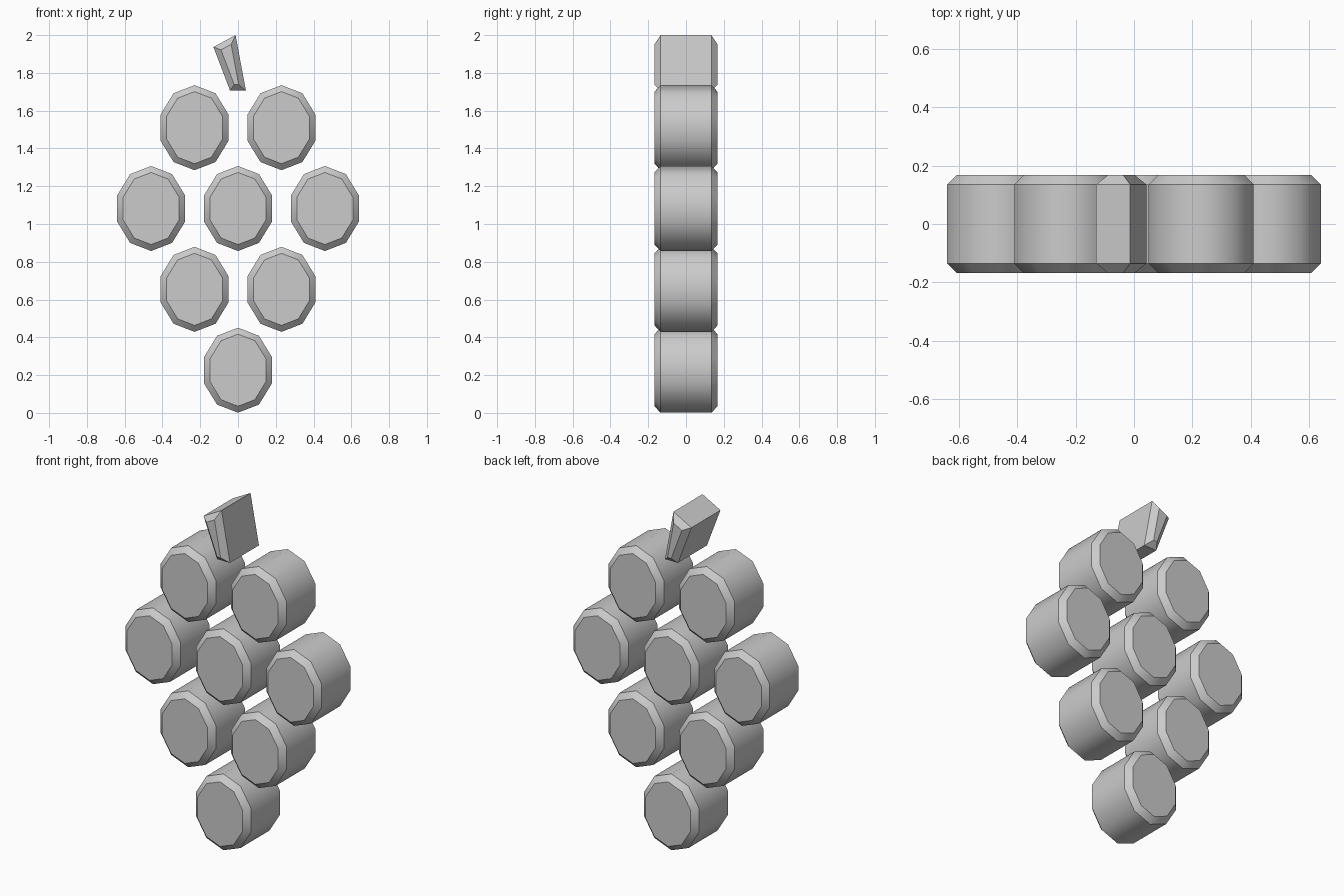
import bpy, bmesh, math

if "Cube" in bpy.data.objects:
    bpy.data.objects.remove(bpy.data.objects["Cube"])

HALF_DEPTH = 0.167
CHAMFER = 0.032


def chamfered_slab(name, profile, smooth_angle):
    """Extrude an x/z outline through y and chamfer its front and back rims."""
    bm = bmesh.new()
    front = bm.faces.new([bm.verts.new((x, -HALF_DEPTH, z)) for x, z in profile])
    ext = bmesh.ops.extrude_face_region(bm, geom=[front], use_keep_orig=True)
    for v in ext["geom"]:
        if isinstance(v, bmesh.types.BMVert):
            v.co.y = HALF_DEPTH
    rims = [e for e in bm.edges if abs(e.verts[0].co.y - e.verts[1].co.y) < 1e-5]
    bmesh.ops.recalc_face_normals(bm, faces=bm.faces)
    bmesh.ops.bevel(bm, geom=rims, offset=CHAMFER, offset_type='OFFSET',
                    segments=1, profile=0.5, affect='EDGES')
    bmesh.ops.recalc_face_normals(bm, faces=bm.faces)
    mesh = bpy.data.meshes.new(name)
    bm.to_mesh(mesh)
    bm.free()
    obj = bpy.data.objects.new(name, mesh)
    bpy.context.collection.objects.link(obj)
    bpy.ops.object.select_all(action='DESELECT')
    obj.select_set(True)
    bpy.context.view_layer.objects.active = obj
    if smooth_angle:
        bpy.ops.object.shade_smooth_by_angle(angle=math.radians(smooth_angle))
    return obj


# Grapes: ten-sided ovals in rows of 1, 2, 3 and 2 from the bottom up
oval = [(0.189 * math.sin(i * math.tau / 10), 0.225 * math.cos(i * math.tau / 10))
        for i in range(10)]
for row, count in enumerate((1, 2, 3, 2)):
    cz = 0.226 + row * 0.428
    for col in range(count):
        cx = (col - (count - 1) / 2) * 0.46
        chamfered_slab(f"grape_{row + 1}_{col + 1}",
                       [(cx + x, cz + z) for x, z in oval], 43)

# Stem: tapered, leaning to the left
chamfered_slab("stem", [(-0.042, 1.706), (0.042, 1.706), (-0.013, 2.0), (-0.13, 1.937)], 0)
